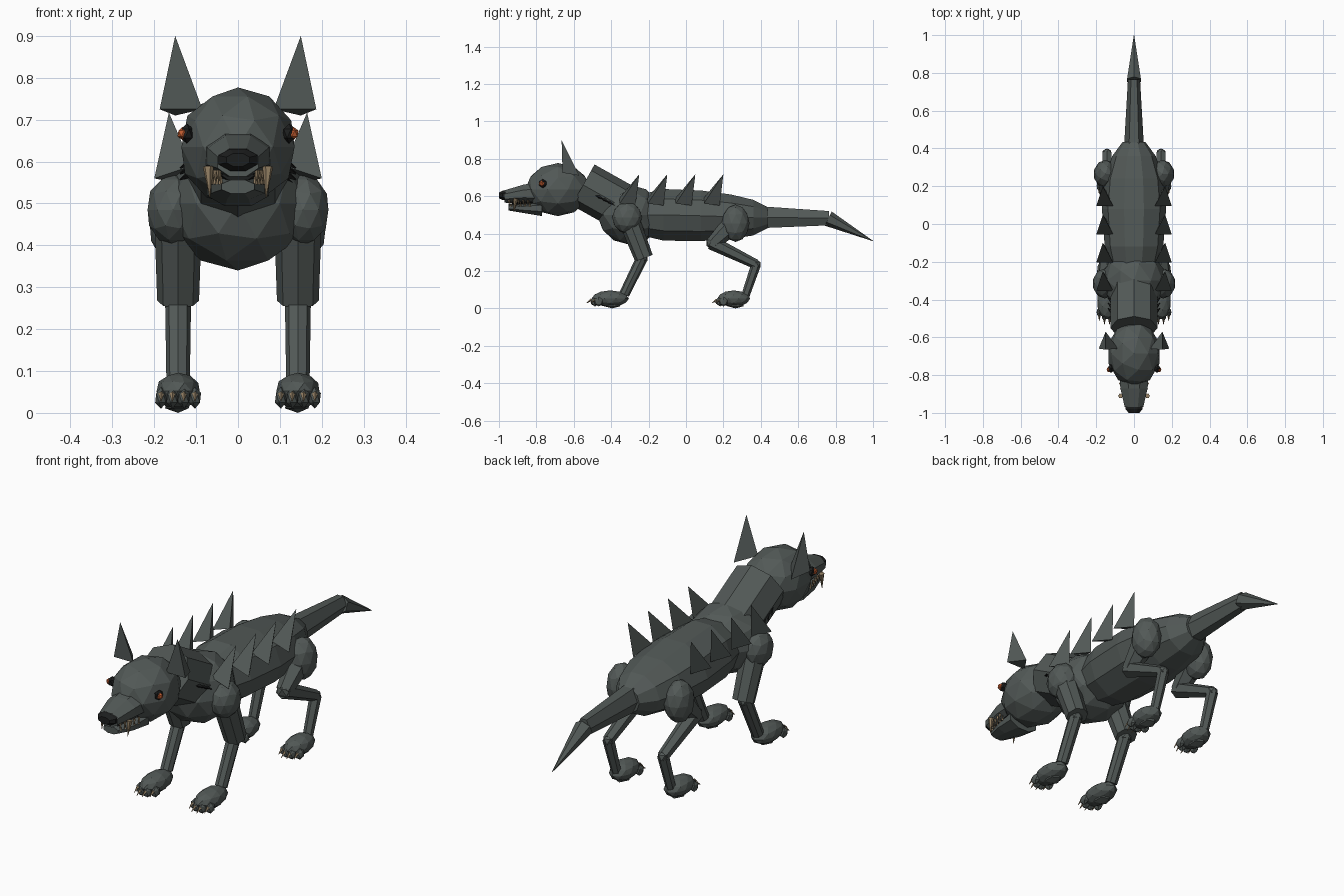
import bpy, bmesh, math
from mathutils import Vector

cube = bpy.data.objects.get("Cube")
if cube:
    bpy.data.objects.remove(cube, do_unlink=True)


def material(name, rgb):
    m = bpy.data.materials.new(name)
    m.use_nodes = True
    m.diffuse_color = (*rgb, 1)
    m.node_tree.nodes["Principled BSDF"].inputs["Base Color"].default_value = (*rgb, 1)
    return m


HIDE = material("slate_hide", (0.085, 0.1, 0.095))
BLACK = material("black", (0.012, 0.013, 0.013))
ORANGE = material("orange_eye", (0.55, 0.11, 0.03))
BONE = material("bone", (0.3, 0.22, 0.13))


def finish(name, bm, mat):
    bmesh.ops.recalc_face_normals(bm, faces=bm.faces)
    me = bpy.data.meshes.new(name)
    bm.to_mesh(me)
    bm.free()
    me.materials.append(mat)
    ob = bpy.data.objects.new(name, me)
    bpy.context.collection.objects.link(ob)
    return ob


def ball(name, loc, size, mat=HIDE, detail=2, tilt=0):
    ob = bm = bmesh.new()
    bmesh.ops.create_icosphere(bm, subdivisions=detail, radius=1)
    for v in bm.verts:
        v.co = Vector(a * b for a, b in zip(v.co, size))
    ob = finish(name, bm, mat)
    ob.location = loc
    ob.rotation_euler.x = tilt
    return ob


def limb(name, a, b, r1, r2, sides=6, mat=HIDE):
    """Tapered prism from point a to point b."""
    a, b = Vector(a), Vector(b)
    bm = bmesh.new()
    bmesh.ops.create_cone(bm, cap_ends=True, segments=sides, radius1=r1,
                          radius2=r2, depth=(b - a).length)
    ob = finish(name, bm, mat)
    ob.rotation_mode = 'QUATERNION'
    ob.rotation_quaternion = (b - a).to_track_quat('Z', 'Y')
    ob.location = (a + b) / 2
    return ob


def loft(name, rings, sides, mat=HIDE, phase=0.5):
    """Skin through elliptical rings (y, z, half width, half height)."""
    bm = bmesh.new()
    loops = []
    for y, z, rx, rz in rings:
        angles = [math.tau * (i + phase) / sides for i in range(sides)]
        loops.append([bm.verts.new((rx * math.sin(t), y, z + rz * math.cos(t)))
                      for t in angles])
    for p, q in zip(loops, loops[1:]):
        for i in range(sides):
            j = (i + 1) % sides
            bm.faces.new((p[i], p[j], q[j], q[i]))
    bm.faces.new(loops[0])
    bm.faces.new(loops[-1])
    return finish(name, bm, mat)


def pyramid(name, base, tip):
    bm = bmesh.new()
    ring = [bm.verts.new(p) for p in base]
    top = bm.verts.new(tip)
    bm.faces.new(ring)
    for i in range(3):
        bm.faces.new((ring[i], ring[(i + 1) % 3], top))
    return finish(name, bm, HIDE)


# Torso, neck and tail
loft("torso", [(-0.22, 0.5, 0.13, 0.12), (-0.12, 0.5, 0.155, 0.145),
               (0.08, 0.495, 0.17, 0.142), (0.24, 0.49, 0.155, 0.125),
               (0.36, 0.485, 0.115, 0.1), (0.435, 0.485, 0.06, 0.06)], 10)
ball("chest", (0, -0.3, 0.5), (0.17, 0.175, 0.16))
limb("neck", (0, -0.55, 0.66), (0, -0.3, 0.52), 0.125, 0.125, 8).rotation_quaternion @= \
    Vector((0, 0, 1)).rotation_difference(Vector((0, 0, 1)))
loft("tail_base", [(0.42, 0.487, 0.052, 0.066), (0.765, 0.482, 0.032, 0.044)], 6)
limb("tail_tip", (0, 0.76, 0.48), (0, 1.0, 0.36), 0.042, 0.001, 6)

# Head
ball("head", (0, -0.685, 0.635), (0.142, 0.175, 0.142))
loft("snout", [(-0.78, 0.615, 0.085, 0.066), (-0.87, 0.612, 0.078, 0.053),
               (-0.97, 0.598, 0.053, 0.036)], 8)
loft("lower_jaw", [(-0.77, 0.535, 0.08, 0.045), (-0.87, 0.535, 0.068, 0.027),
                   (-0.95, 0.54, 0.042, 0.018)], 8)
loft("mouth_lining", [(-0.78, 0.57, 0.06, 0.02), (-0.93, 0.567, 0.04, 0.016)], 6, BLACK)
loft("nose", [(-0.95, 0.606, 0.05, 0.03), (-0.98, 0.604, 0.05, 0.028),
              (-1.0, 0.604, 0.03, 0.017)], 8, BLACK)

for side, s in (("left", 1), ("right", -1)):
    # Face
    ball(f"{side}_eye_socket", (s * 0.122, -0.765, 0.667), (0.018, 0.024, 0.024), BLACK, 1)
    ball(f"{side}_eye", (s * 0.132, -0.771, 0.667), (0.014, 0.016, 0.016), ORANGE, 1)
    pyramid(f"{side}_ear", [(s * 0.085, -0.66, 0.725), (s * 0.187, -0.66, 0.725),
                            (s * 0.15, -0.57, 0.71)], (s * 0.15, -0.665, 0.9))
    limb(f"{side}_fang", (s * 0.071, -0.91, 0.588), (s * 0.067, -0.92, 0.515),
         0.013, 0.001, 6, BONE)
    for i in range(5):
        y = -0.945 + i * 0.025
        x = s * (0.046 + i * 0.007)
        limb(f"{side}_upper_tooth_{i}", (x, y, 0.58), (x, y, 0.552), 0.007, 0.001, 4, BONE)
        limb(f"{side}_lower_tooth_{i}", (x * 0.9, y + 0.01, 0.545),
             (x * 0.9, y + 0.01, 0.572), 0.006, 0.001, 4, BONE)

    # Dark bristles on the side of the neck
    for i in range(4):
        y, z = -0.48 + i * 0.027, 0.605 - i * 0.014
        limb(f"{side}_neck_bristle_{i}", (s * 0.105, y, z),
             (s * 0.138, y + 0.035, z - 0.02), 0.013, 0.002, 4, BLACK)

    # Back spikes
    for i in range(4):
        y = -0.25 + i * 0.15
        pyramid(f"{side}_back_spike_{i}",
                [(s * 0.2, y - 0.105, 0.56), (s * 0.11, y - 0.105, 0.59),
                 (s * 0.15, y - 0.02, 0.55)], (s * 0.165, y, 0.717))

    # Foreleg
    x = s * 0.143
    ball(f"{side}_shoulder", (s * 0.155, -0.315, 0.485), (0.064, 0.08, 0.085))
    limb(f"{side}_upper_foreleg", (x, -0.315, 0.5), (x, -0.225, 0.268), 0.058, 0.05, 8)
    ball(f"{side}_elbow", (x, -0.235, 0.27), (0.034, 0.034, 0.034), HIDE, 1)
    limb(f"{side}_lower_foreleg", (x, -0.235, 0.27), (x, -0.33, 0.075), 0.031, 0.028, 8)

    # Hind leg
    ball(f"{side}_haunch", (s * 0.15, 0.265, 0.455), (0.064, 0.075, 0.1))
    limb(f"{side}_thigh", (x, 0.24, 0.44), (x, 0.14, 0.345), 0.055, 0.036, 6)
    ball(f"{side}_knee", (x, 0.14, 0.35), (0.036, 0.036, 0.036), HIDE, 1)
    limb(f"{side}_shin", (x, 0.135, 0.352), (x, 0.375, 0.235), 0.038, 0.026, 6)
    ball(f"{side}_hock", (x, 0.375, 0.235), (0.027, 0.027, 0.027), HIDE, 1)
    limb(f"{side}_hind_cannon", (x, 0.375, 0.235), (x, 0.315, 0.06), 0.026, 0.022, 6)

    # Paws with toes and claws
    for part, y, length in (("fore", -0.405, 0.1), ("hind", 0.255, 0.088)):
        ball(f"{side}_{part}_paw", (x, y, 0.052), (0.054, length, 0.044))
        for i in range(4):
            tx = x + (i - 1.5) * 0.027
            ty = y - length * (0.82 if i in (1, 2) else 0.62)
            ball(f"{side}_{part}_toe_{i}", (tx, ty, 0.036), (0.016, 0.026, 0.026), HIDE, 1)
            limb(f"{side}_{part}_claw_{i}", (tx, ty - 0.018, 0.046),
                 (tx, ty - 0.045, 0.028), 0.007, 0.001, 4, BONE)
        ball(f"{side}_{part}_pad", (x, y + 0.01, 0.02), (0.035, 0.05, 0.02), HIDE, 1)
